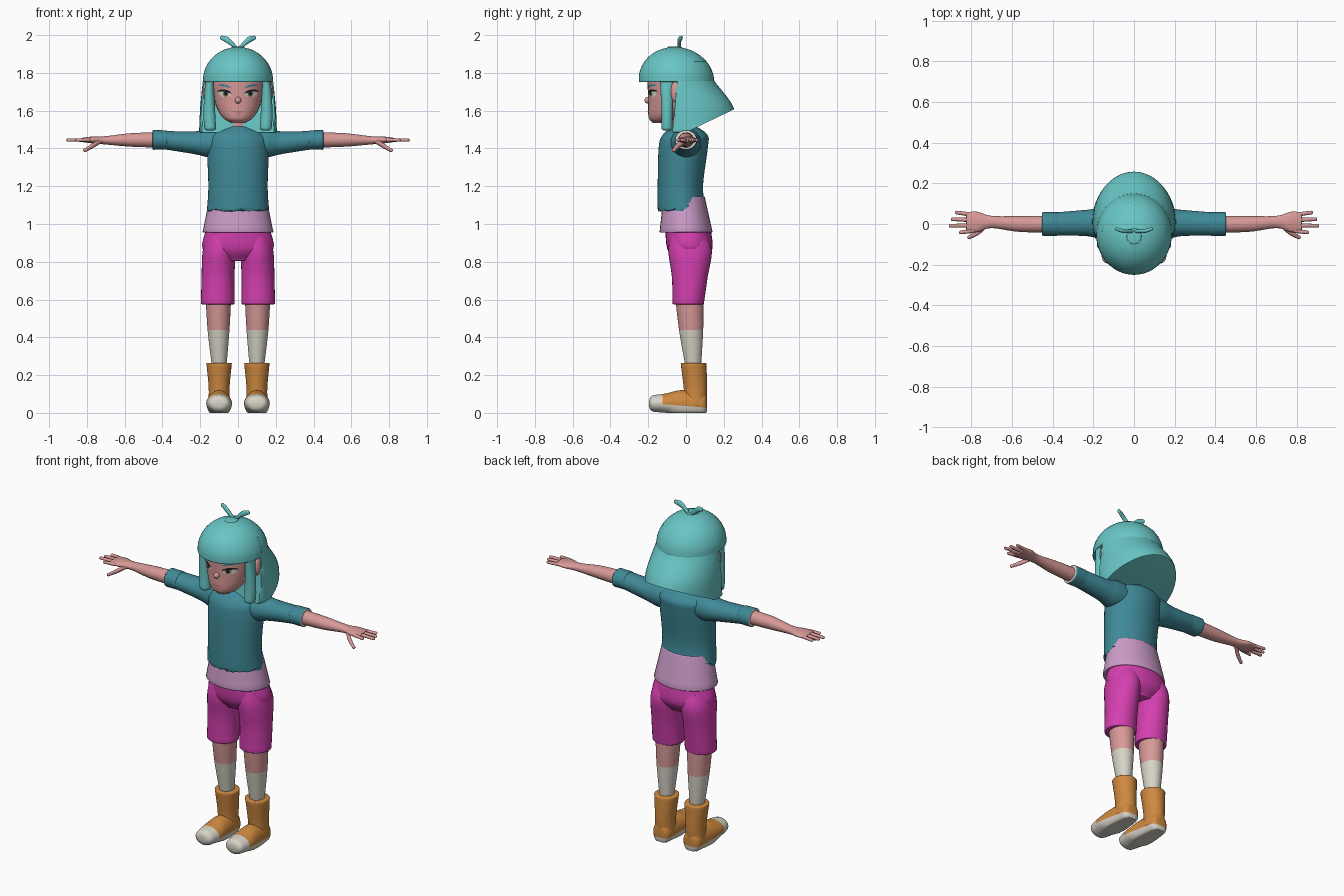
import bpy, bmesh, math, random
from mathutils import Matrix, Vector
from mathutils.bvhtree import BVHTree

cube = bpy.data.objects.get("Cube")
if cube:
    bpy.data.objects.remove(cube)
rng = random.Random(4)
parts = []


def material(name, red, green, blue):
    mat = bpy.data.materials.new(name)
    mat.use_nodes = True
    mat.diffuse_color = (red, green, blue, 1)
    mat.node_tree.nodes["Principled BSDF"].inputs["Base Color"].default_value = mat.diffuse_color
    return mat


HAIR = material("turquoise hair", .14, .56, .56)
SHIRT = material("dark teal cloth", .05, .25, .31)
SHORTS = material("magenta cloth", .66, .05, .43)
VEST = material("lilac cloth", .6, .33, .58)
SKIN = material("pink skin", .68, .32, .31)
BOOT = material("orange leather", .62, .25, .05)
WHITE = material("off white", .68, .65, .57)
DARK = material("near black", .01, .01, .02)
LIP = material("rose lip", .4, .15, .15)
IRIS = material("olive iris", .25, .2, .07)


def finish(name, bm, mats, rule=None):
    bmesh.ops.recalc_face_normals(bm, faces=bm.faces)
    if rule:
        for face in bm.faces:
            face.material_index = rule(face.calc_center_median())
    mesh = bpy.data.meshes.new(name)
    bm.to_mesh(mesh)
    bm.free()
    for mat in mats:
        mesh.materials.append(mat)
    ob = bpy.data.objects.new(name, mesh)
    bpy.context.collection.objects.link(ob)
    parts.append(ob)
    return ob


def bridge(bm, loops):
    for low, high in zip(loops, loops[1:]):
        for k in range(len(low)):
            bm.faces.new((low[k - 1], low[k], high[k], high[k - 1]))


def smooth_rings(rings, steps):
    """Catmull-Rom interpolation between cross-sections."""
    out = []
    last = len(rings) - 1
    for i in range(last):
        near = [rings[min(max(i + k, 0), last)] for k in (-1, 0, 1, 2)]
        for step in range(steps):
            t = step / steps
            out.append([b + t / 2 * (c - a + t * (2 * a - 5 * b + 4 * c - d + t * (3 * (b - c) + d - a)))
                        for a, b, c, d in zip(*near)])
    return out + [list(rings[-1])]


def rounded(ring, direction, soft):
    """Quarter-circle bevel closing one end of a loft."""
    t, a, b, ra, rb = ring
    for k in (1, 2, 3):
        angle = math.pi / 6 * k
        inset = soft * (1 - math.cos(angle))
        yield t + direction * soft * math.sin(angle), a, b, max(ra - inset, .001), max(rb - inset, .001)


def loft(name, rings, mats, axis="Z", side=1, count=32, steps=5, soft=.005, shape=None, cuts=(), rule=None):
    """Rings are (position on axis, centre a, centre b, radius a, radius b)."""
    way = math.copysign(1, rings[-1][0] - rings[0][0])
    start = list(rounded(rings[0], -way, soft))[::-1]
    end = list(rounded(rings[-1], way, soft))
    bm = bmesh.new()
    loops = []
    for t, a, b, ra, rb in start + smooth_rings(rings, steps) + end:
        loop = []
        for k in range(count):
            angle = math.tau * k / count
            u, v = a + ra * math.cos(angle), b + rb * math.sin(angle)
            p = Vector({"X": (t, u, v), "Y": (u, t, v), "Z": (u, v, t)}[axis])
            if shape:
                p = shape(p)
            p.x *= side
            loop.append(bm.verts.new(p))
        loops.append(loop)
    bridge(bm, loops)
    bm.faces.new(loops[0])
    bm.faces.new(loops[-1])
    for point, normal in cuts:
        geom = bm.verts[:] + bm.edges[:] + bm.faces[:]
        bmesh.ops.bisect_plane(bm, geom=geom, plane_co=point, plane_no=normal)
    return finish(name, bm, mats, rule)


def ball(name, centre, radii, mat):
    bm = bmesh.new()
    place = Matrix.Translation(centre) @ Matrix.Diagonal((*radii, 1))
    bmesh.ops.create_uvsphere(bm, u_segments=20, v_segments=12, radius=1, matrix=place)
    finish(name, bm, [mat])


# head narrowing to the chin, nose and neck
turns = [math.pi / 2 * k / 8 for k in range(8)]
skull = []
for w in turns:
    width = math.cos(w) ** .7
    skull.append((1.79 - .255 * math.sin(w), 0, -.07 - .07 * math.sin(w) ** 3, .14 * width, .135 * width))
head = loft("head", skull, [SKIN])
ball("nose", (0, -.2, 1.655), (.017, .02, .018), SKIN)
loft("neck", [(1.46, 0, -.01, .06, .06), (1.6, 0, -.03, .05, .05)], [SKIN])

# painted face details, draped on the head as thin plates
bm = bmesh.new()
bm.from_mesh(head.data)
tree = BVHTree.FromBMesh(bm)
bm.free()


def plate(name, mat, x, z, rx, rz, lift, tilt=0, bend=0, side=1):
    bm = bmesh.new()
    loops = []
    for r in (.1, .4, .7, 1):
        loop = []
        for k in range(20):
            c, s = r * math.cos(math.tau * k / 20), r * math.sin(math.tau * k / 20)
            u, v = c * rx, s * rz - bend * c * c
            px = side * (x + u * math.cos(tilt) - v * math.sin(tilt))
            pz = z + u * math.sin(tilt) + v * math.cos(tilt)
            hit = tree.ray_cast(Vector((px, -1, pz)), Vector((0, 1, 0)))[0]
            loop.append(bm.verts.new(hit - Vector((0, lift, 0))))
        loops.append(loop)
    bm.faces.new(loops[0])
    bridge(bm, loops)
    ob = finish(name, bm, [mat])
    if sum(face.normal.y for face in ob.data.polygons) > 0:
        ob.data.flip_normals()


plate("mouth", LIP, 0, 1.594, .032, .003, .002)
plate("lower_lip", LIP, 0, 1.578, .014, .002, .002)

# hair: domed cap with fringe, and a flared back mass trimmed along a slant
crown = [(1.757 + .18 * math.sin(w), 0, -.05 - .01 * math.sin(w), .186 * math.cos(w), .2 * math.cos(w))
         for w in turns]
loft("hair_cap", crown, [HAIR], count=48)


def trim_back(p):
    p.y = max(p.y, -.045 - .1 * (1.76 - p.z))
    p.z = max(p.z, 1.485 + .48 * p.y)
    return p


loft("hair_back", [(1.49, 0, .01, .206, .24), (1.62, 0, 0, .2, .25)] + crown[:4], [HAIR], count=48, shape=trim_back)


# shirt with ragged hem, and the vest and shorts below it
def ragged(p):
    if p.z < 1.083:
        p.z += rng.uniform(-.01, .01) + (.02 if p.y > 0 else 0)
    return p


loft("shirt", [(1.52, 0, -.01, .06, .06), (1.47, 0, -.005, .15, .12), (1.4, 0, -.015, .163, .13),
               (1.2, 0, -.03, .157, .12), (1.08, 0, -.022, .164, .128)], [SHIRT], count=48, shape=ragged)
loft("vest", [(1.14, 0, -.01, .15, .11), (.96, 0, 0, .187, .14)], [VEST])
loft("shorts_hips", [(.98, 0, .01, .165, .12), (.87, 0, .02, .188, .12), (.81, 0, .02, .1, .08)], [SHORTS])


def flat_sole(p):
    p.z = max(p.z, -.08 * min(p.y + .1, 0))
    return p


# everything that comes in pairs
for side, tag in ((1, "left_"), (-1, "right_")):
    def pair(name, rings, mats, axis="Z", **options):
        loft(tag + name, rings, mats, axis, side, **options)

    # eye and brow
    plate(tag + "eye_white", WHITE, .069, 1.69, .034, .018, .002, side=side)
    plate(tag + "iris", IRIS, .065, 1.69, .016, .017, .003, side=side)
    plate(tag + "pupil", DARK, .065, 1.69, .009, .011, .004, side=side)
    plate(tag + "lash", DARK, .071, 1.706, .039, .006, .005, .15, .009, side)
    plate(tag + "brow", SHIRT, .07, 1.733, .036, .006, .003, .2, .006, side)

    # ear, long front lock and sprouting strand
    ball(tag + "ear", (side * .168, -.055, 1.7), (.018, .026, .055), SKIN)
    pair("front_lock", [(1.8, .15, -.1, .02, .04), (1.6, .152, -.1, .031, .03), (1.51, .147, -.1, .031, .03)],
         [HAIR], count=20, soft=.015)
    pair("sprout", [(0, -.035, 1.925, .008, .01), (.05, -.035, 1.97, .01, .018), (.085, -.025, 1.985, .008, .012)],
         [HAIR], "X", count=16, soft=.01)

    # sleeve and rolled cuff with pale lining
    pair("sleeve", [(.06, 0, 1.43, .08, .07), (.15, 0, 1.43, .08, .077), (.23, .005, 1.43, .065, .06),
                    (.4, 0, 1.445, .056, .048)], [SHIRT], "X")
    pair("cuff", [(.38, 0, 1.445, .058, .051), (.447, 0, 1.445, .058, .052)], [SHIRT, WHITE], "X",
         rule=lambda c: int(abs(c.x) > .451))

    # arm, palm, fingers and thumb
    pair("arm", [(.36, 0, 1.445, .042, .042), (.56, 0, 1.445, .039, .036), (.7, .01, 1.443, .03, .022),
                 (.77, .01, 1.445, .05, .018), (.82, .01, 1.445, .048, .012)], [SKIN], "X")
    for k, (finger, tip) in enumerate((("index", .86), ("middle", .91), ("ring", .9), ("little", .88))):
        y = .026 * k - .033
        pair(finger + "_finger", [(.79, y, 1.445, .011, .01), (tip - .008, 1.25 * y, 1.444, .009, .008)],
             [SKIN], "X", count=12, soft=.008)
    pair("thumb", [(.73, -.01, 1.437, .014, .012), (.765, -.04, 1.417, .014, .014), (.81, -.065, 1.39, .01, .01)],
         [SKIN], "X", count=12, soft=.01)

    # shorts leg, bare knee and sock
    pair("shorts_leg", [(.93, .09, .015, .08, .1), (.85, .1, .022, .088, .115), (.72, .106, .02, .087, .095),
                        (.58, .107, .012, .089, .083)], [SHORTS])
    pair("leg", [(.62, .104, .018, .068, .076), (.44, .103, .027, .058, .064), (.25, .1, .038, .039, .042)],
         [SKIN, WHITE], cuts=[((0, 0, .44), (0, 0, 1))], rule=lambda c: int(c.z < .44))

    # boot shaft, and foot with pale toe cap and sole
    pair("boot_shaft", [(.26, .1, .04, .067, .068), (.13, .1, .05, .055, .062), (.04, .1, .05, .058, .058)], [BOOT])
    pair("boot_foot", [(-.165, .1, .05, .058, .045), (-.1, .1, .05, .068, .054), (-.03, .1, .045, .064, .075),
                       (.08, .1, .045, .054, .07)], [BOOT, WHITE], "Y", soft=.03, shape=flat_sole,
         cuts=[((0, -.125, 0), (0, 1, 0)), ((0, 0, .036), (0, .08, 1))],
         rule=lambda c: int(c.y < -.125 or c.z + .08 * c.y < .036))

# smooth shading with sharp edges kept
bpy.ops.object.select_all(action="DESELECT")
for ob in parts:
    ob.select_set(True)
bpy.context.view_layer.objects.active = head
bpy.ops.object.shade_smooth_by_angle(angle=math.radians(45))
